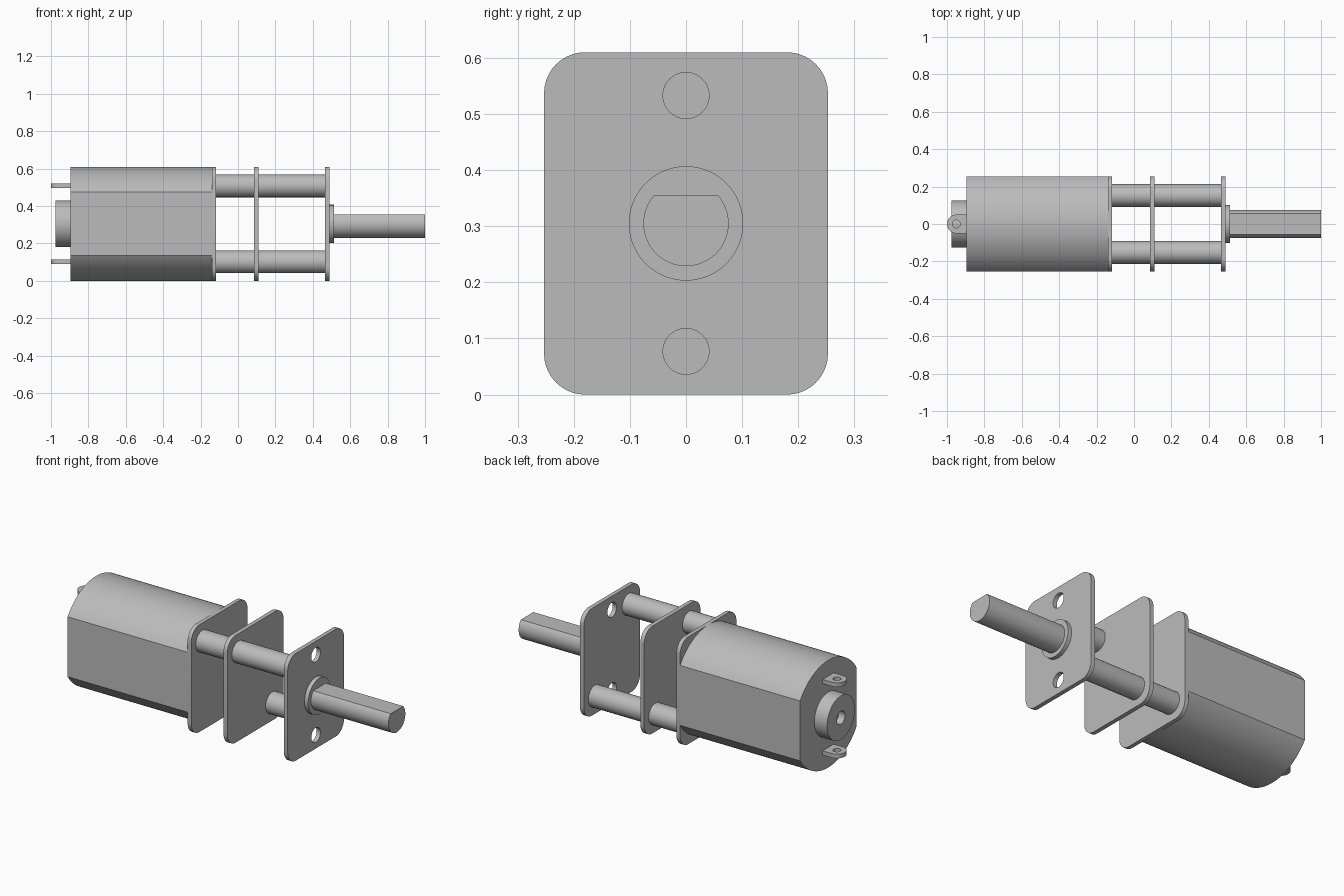
import bpy, bmesh, math
from math import cos, sin, pi
from mathutils import Vector

cube = bpy.data.objects.get("Cube")
if cube:
    bpy.data.objects.remove(cube)

steel = bpy.data.materials.new("grey_steel")
steel.use_nodes = True
GREY = (0.5, 0.5, 0.5, 1)
steel.diffuse_color = GREY
steel.node_tree.nodes["Principled BSDF"].inputs["Base Color"].default_value = GREY

MID = 0.305      # height of the main axis
HALF_W = 0.253   # half width of the case and plates


def arc(cx, cy, r, a0, a1, n):
    """Points along an arc, both ends included."""
    return [(cx + r * cos(a0 + (a1 - a0) * i / n),
             cy + r * sin(a0 + (a1 - a0) * i / n)) for i in range(n + 1)]


def circle(cx, cy, r, n=48):
    return arc(cx, cy, r, 0, 2 * pi, n)[:-1]


def prism(name, loops, start, end, axis="X"):
    """Extrude an outline (first loop) with holes (other loops) along an axis."""
    def place(u, v):
        return Vector((start, u, v)) if axis == "X" else Vector((u, v, start))
    along = Vector((1, 0, 0)) if axis == "X" else Vector((0, 0, 1))
    bm = bmesh.new()
    edges = []
    for loop in loops:
        vs = [bm.verts.new(place(u, v)) for u, v in loop]
        edges += [bm.edges.new((vs[i - 1], vs[i])) for i in range(len(vs))]
    bmesh.ops.triangle_fill(bm, edges=edges, use_beauty=True, normal=along)
    ext = bmesh.ops.extrude_face_region(bm, geom=bm.faces[:])
    moved = [g for g in ext["geom"] if isinstance(g, bmesh.types.BMVert)]
    bmesh.ops.translate(bm, verts=moved, vec=along * (end - start))
    bmesh.ops.recalc_face_normals(bm, faces=bm.faces[:])
    mesh = bpy.data.meshes.new(name)
    bm.to_mesh(mesh)
    bm.free()
    mesh.materials.append(steel)
    ob = bpy.data.objects.new(name, mesh)
    bpy.context.collection.objects.link(ob)
    bpy.ops.object.select_all(action="DESELECT")
    ob.select_set(True)
    bpy.context.view_layer.objects.active = ob
    bpy.ops.object.shade_smooth_by_angle(angle=math.radians(25))
    return ob


# Motor case: a cylinder with flat sides
a = math.acos(HALF_W / MID)
case = arc(0, MID, MID, a, pi - a, 40) + arc(0, MID, MID, pi + a, 2 * pi - a, 40)
prism("motor_case", [case], -0.895, -0.14)

# Rear bearing with a blind hole
prism("rear_bearing_base", [circle(0, MID, 0.125)], -0.935, -0.895)
prism("rear_bearing_rim", [circle(0, MID, 0.125), circle(0, MID, 0.037)],
      -0.975, -0.935)

# Solder terminals
tab = arc(-0.95, 0, 0.05, pi / 2, 3 * pi / 2, 24) + [(-0.89, -0.05), (-0.89, 0.05)]
for side, z in (("upper", 0.508), ("lower", 0.102)):
    prism(side + "_terminal", [tab, circle(-0.95, 0, 0.021, 24)],
          z - 0.012, z + 0.012, "Z")

# Gearbox plates with rounded corners
R = 0.073
outline = []
for i, (sy, sz) in enumerate(((1, 1), (-1, 1), (-1, -1), (1, -1))):
    outline += arc(sy * (HALF_W - R), MID + sz * (MID - R), R,
                   i * pi / 2, (i + 1) * pi / 2, 10)
rods = {"upper": (-0.152, 0.508), "lower": (0.152, 0.102)}
screw_holes = [circle(0, MID + s * 0.228, 0.041) for s in (1, -1)]
pin_holes = [circle(y, z, 0.051) for y, z in rods.values()]
prism("rear_plate", [outline], -0.14, -0.117)
prism("middle_plate", [outline], 0.086, 0.11)
prism("front_plate", [outline] + screw_holes + pin_holes, 0.466, 0.49)

# Spacer rods, with pins that end flush in the front plate
for side, (y, z) in rods.items():
    prism(side + "_rod", [circle(y, z, 0.061)], -0.117, 0.466)
    prism(side + "_rod_pin", [circle(y, z, 0.051)], 0.466, 0.49)

# Front bearing and D-shaped output shaft
prism("front_bearing", [circle(0, MID, 0.102)], 0.49, 0.513)
b = math.asin(0.051 / 0.076)
prism("output_shaft", [arc(0, MID, 0.076, pi - b, 2 * pi + b, 48)], 0.513, 1.0)
